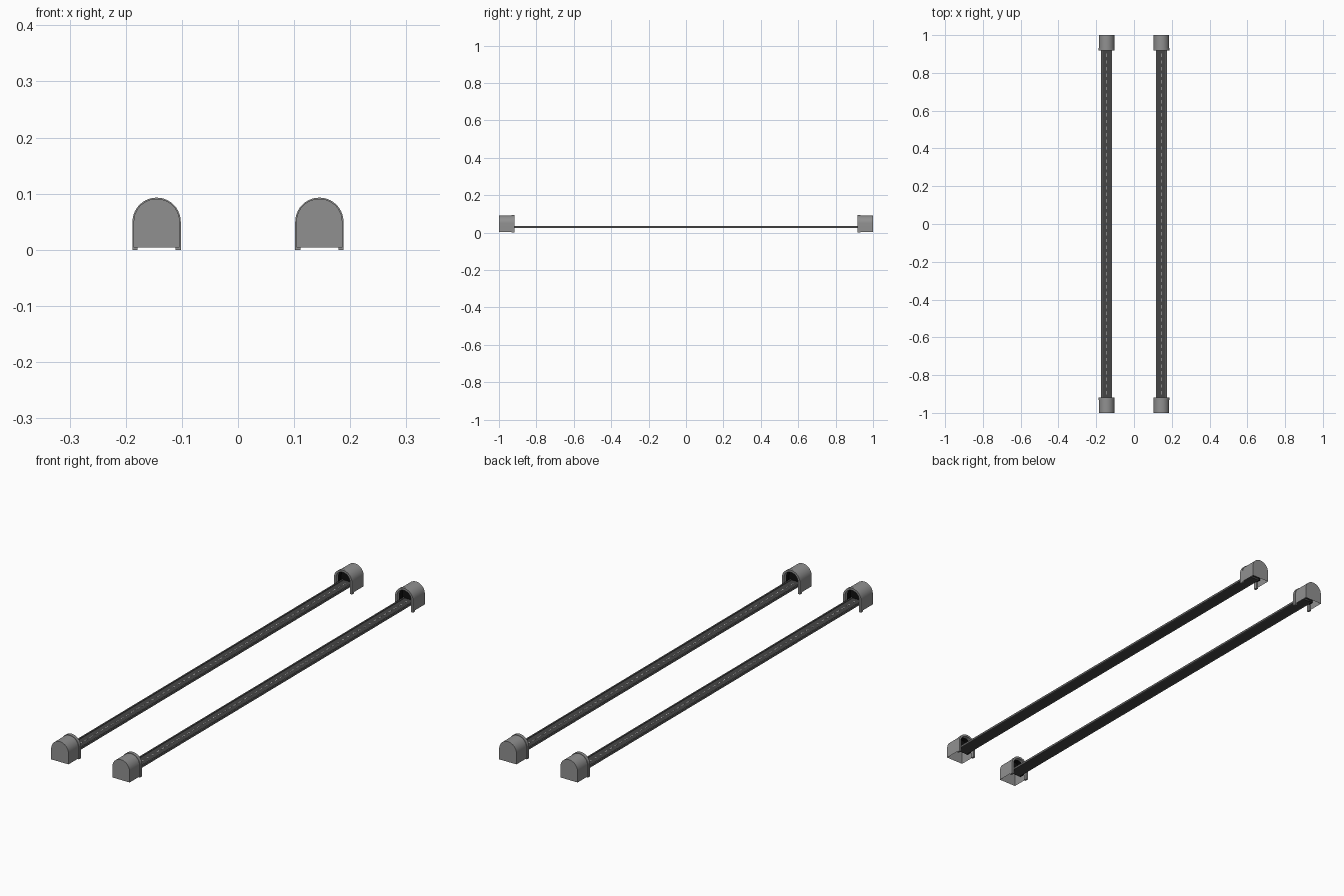
import bpy, bmesh, math

if "Cube" in bpy.data.objects:
    bpy.data.objects.remove(bpy.data.objects["Cube"])

def mat(name, c):
    m = bpy.data.materials.new(name)
    m.diffuse_color = (c, c, c, 1)
    m.use_nodes = True
    m.node_tree.nodes["Principled BSDF"].inputs["Base Color"].default_value = m.diffuse_color
    return m

ASPHALT = mat("asphalt", 0.06)
KERB = mat("kerb", 0.12)
PAINT = mat("paint", 0.7)
BLACK = mat("black", 0.005)
CONCRETE = mat("concrete", 0.28)
SPRING = 0.05  # height where the arch begins

def finish(name, bm, material=None, smooth=False):
    bmesh.ops.recalc_face_normals(bm, faces=bm.faces)
    me = bpy.data.meshes.new(name)
    bm.to_mesh(me)
    bm.free()
    ob = bpy.data.objects.new(name, me)
    bpy.context.collection.objects.link(ob)
    if material:
        me.materials.append(material)
    if smooth:
        bpy.ops.object.select_all(action='DESELECT')
        bpy.context.view_layer.objects.active = ob
        ob.select_set(True)
        bpy.ops.object.shade_smooth_by_angle(angle=math.radians(35))
    return ob

def arch(r, z0, n=20):
    pts = [(r, z0)]
    pts += [(r * math.cos(math.pi * i / n), SPRING + r * math.sin(math.pi * i / n))
            for i in range(n + 1)]
    return pts + [(-r, z0)]

def loop(bm, cx, pts, y):
    return [bm.verts.new((cx + x, y, z)) for x, z in pts]

def bridge(bm, a, b):
    for i in range(len(a) - 1):
        bm.faces.new((a[i], a[i + 1], b[i + 1], b[i]))

def box(bm, x0, x1, y0, y1, z0, z1):
    vs = bmesh.ops.create_cube(bm, size=1)['verts']
    for v in vs:
        v.co = ((x0 + x1) / 2 + v.co.x * (x1 - x0),
                (y0 + y1) / 2 + v.co.y * (y1 - y0),
                (z0 + z1) / 2 + v.co.z * (z1 - z0))

def tunnel(cx, s):
    # vault shell, closed at the far end and open underneath
    bm = bmesh.new()
    a = loop(bm, cx, arch(0.041, 0.004), s * 0.925)
    b = loop(bm, cx, arch(0.041, 0.004), s * 1.0)
    bridge(bm, a, b)
    bm.faces.new(b)
    finish("tunnel_vault", bm, CONCRETE, True)
    # portal rim
    bm = bmesh.new()
    outer, inner = arch(0.043, 0.0), arch(0.034, 0.0)
    rings = [loop(bm, cx, p, s * y) for p, y in
             ((outer, 0.918), (outer, 0.932), (inner, 0.932), (inner, 0.918))]
    for i in range(4):
        bridge(bm, rings[i], rings[(i + 1) % 4])
    for k in (0, -1):
        bm.faces.new([r[k] for r in rings])
    finish("portal_rim", bm, CONCRETE, True)
    # dark lining and dark backing inside the mouth
    bm = bmesh.new()
    a = loop(bm, cx, arch(0.034, 0.025), s * 0.932)
    b = loop(bm, cx, arch(0.034, 0.025), s * 0.955)
    bridge(bm, a, b)
    bm.faces.new(b)
    finish("tunnel_darkness", bm, BLACK, True)

def road(cx):
    # deck
    bm = bmesh.new()
    box(bm, cx - 0.027, cx + 0.027, -0.955, 0.955, 0.025, 0.031)
    finish("road_deck", bm, ASPHALT)
    # raised kerbs
    bm = bmesh.new()
    for s in (-1, 1):
        x = cx + s * 0.0255
        box(bm, x - 0.003, x + 0.003, -0.954, 0.954, 0.025, 0.034)
    finish("road_kerbs", bm, KERB)
    # dashed centre line
    bm = bmesh.new()
    n = 54
    for i in range(n):
        y = (i - (n - 1) / 2) * 0.035
        box(bm, cx - 0.0014, cx + 0.0014, y - 0.009, y + 0.009, 0.0305, 0.0315)
    finish("road_dashes", bm, PAINT)

for cx in (-0.145, 0.145):
    road(cx)
    for s in (-1, 1):
        tunnel(cx, s)
